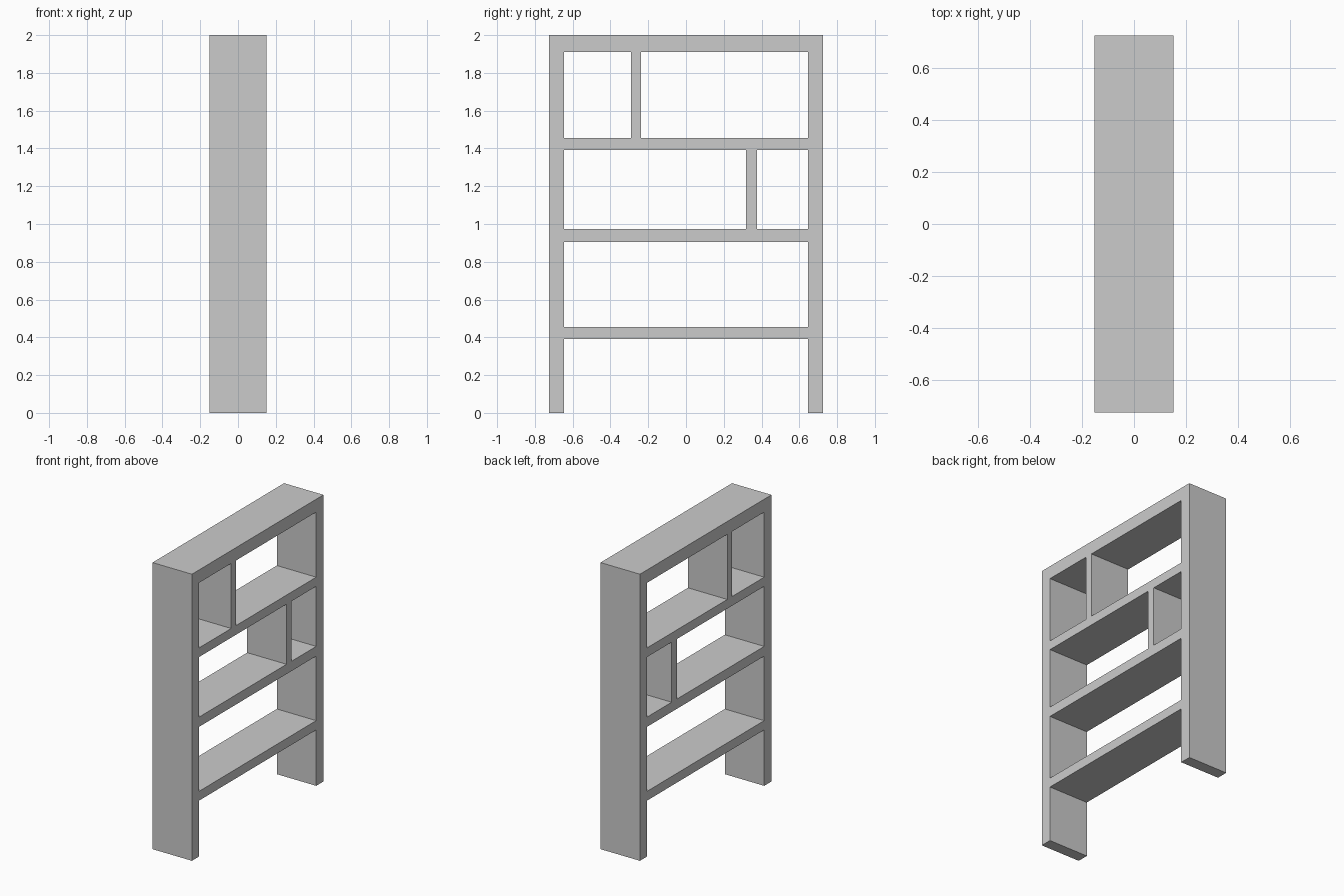
import bpy, bmesh
from mathutils import Matrix

if "Cube" in bpy.data.objects:
    bpy.data.objects.remove(bpy.data.objects["Cube"])

HALF_W, HALF_D, HEIGHT = 0.725, 0.152, 2.0
IN = 0.645  # inner face of the side panels


def rect(y0, y1, z0, z1):
    return [(y0, z0), (y1, z0), (y1, z1), (y0, z1)]


# Outer outline with the open gap between the legs
outline = [(-HALF_W, 0), (-IN, 0), (-IN, 0.39), (IN, 0.39), (IN, 0),
           (HALF_W, 0), (HALF_W, HEIGHT), (-HALF_W, HEIGHT)]

# Compartments between the shelves and dividers
openings = [
    rect(-IN, IN, 0.455, 0.905),
    rect(-IN, 0.318, 0.973, 1.392),
    rect(0.375, IN, 0.973, 1.392),
    rect(-IN, -0.292, 1.456, 1.91),
    rect(-0.238, IN, 1.456, 1.91),
]

# Filled profile extruded through the depth
curve = bpy.data.curves.new("shelf_profile", 'CURVE')
curve.dimensions = '2D'
curve.fill_mode = 'BOTH'
curve.extrude = HALF_D
for loop in [outline] + openings:
    spline = curve.splines.new('POLY')
    spline.points.add(len(loop) - 1)
    for point, (y, z) in zip(spline.points, loop):
        point.co = (y, z, 0, 1)
    spline.use_cyclic_u = True

profile = bpy.data.objects.new("shelf_profile", curve)
bpy.context.collection.objects.link(profile)
mesh = bpy.data.meshes.new_from_object(
    profile.evaluated_get(bpy.context.evaluated_depsgraph_get()))
bpy.data.objects.remove(profile)

# Stand the profile up: local x -> y, local y -> z, extrusion -> x
mesh.transform(Matrix(((0, 0, 1, 0), (1, 0, 0, 0), (0, 1, 0, 0), (0, 0, 0, 1))))
bm = bmesh.new()
bm.from_mesh(mesh)
bmesh.ops.remove_doubles(bm, verts=bm.verts, dist=0.0001)
bmesh.ops.recalc_face_normals(bm, faces=bm.faces)
for face in bm.faces:
    face.smooth = False
bm.to_mesh(mesh)
bm.free()

mesh.name = "bookshelf_frame"
shelf = bpy.data.objects.new("bookshelf_frame", mesh)
bpy.context.collection.objects.link(shelf)
